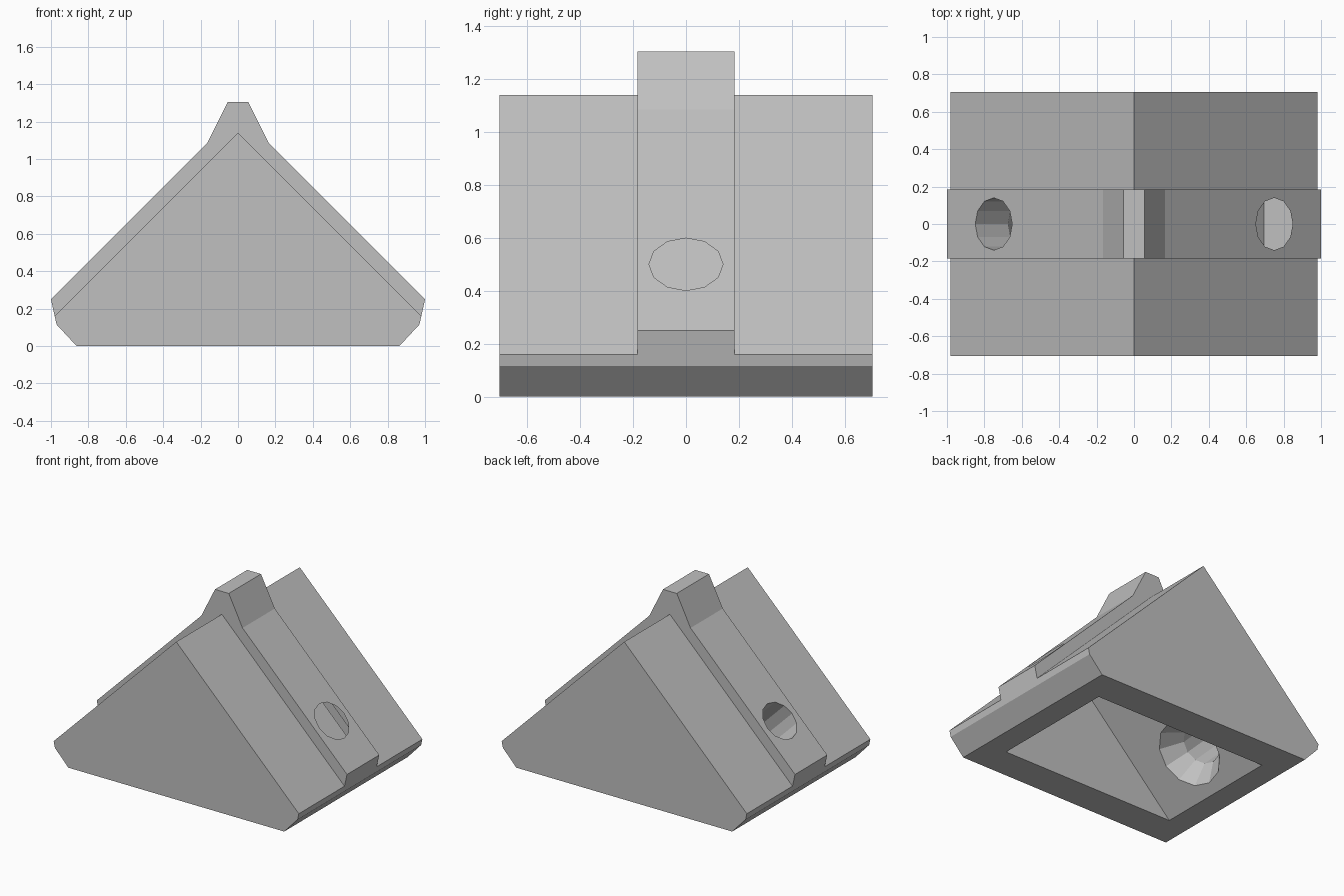
import bpy, bmesh, math
from mathutils import Vector

cube = bpy.data.objects.get("Cube")
if cube:
    bpy.data.objects.remove(cube, do_unlink=True)

grey = bpy.data.materials.new("light_grey")
grey.use_nodes = True
color = (0.53, 0.53, 0.53, 1)
grey.diffuse_color = color
grey.node_tree.nodes["Principled BSDF"].inputs["Base Color"].default_value = color


def finish(name, bm):
    bmesh.ops.recalc_face_normals(bm, faces=bm.faces)
    mesh = bpy.data.meshes.new(name)
    bm.to_mesh(mesh)
    bm.free()
    mesh.materials.append(grey)
    ob = bpy.data.objects.new(name, mesh)
    bpy.context.collection.objects.link(ob)
    return ob


def prism(name, half, depth):
    """Mirror a right-hand x/z outline and extrude it along y."""
    outline = half + [(-x, z) for x, z in reversed(half) if x > 0]
    bm = bmesh.new()
    face = bm.faces.new([bm.verts.new((x, -depth, z)) for x, z in outline])
    ext = bmesh.ops.extrude_face_region(bm, geom=[face])
    moved = [v for v in ext["geom"] if isinstance(v, bmesh.types.BMVert)]
    bmesh.ops.translate(bm, verts=moved, vec=(0, 2 * depth, 0))
    return finish(name, bm)


def screw_hole(name, side, sides=12):
    """Countersunk bore, square to the sloping wall."""
    axis = Vector((side, 0, 1)).normalized()
    slope = Vector((side, 0, -1)).normalized()
    across = Vector((0, 1, 0))
    start = Vector((side * 0.4725, 0, 0.2225))
    bm = bmesh.new()
    rings = []
    for radius, dist in [(0.237, -0.03), (0.237, 0), (0.14, 0.145), (0.14, 0.6)]:
        ring = []
        for i in range(sides):
            a = math.tau * i / sides
            offset = across * math.cos(a) + slope * math.sin(a)
            ring.append(bm.verts.new(start + axis * dist + offset * radius))
        rings.append(ring)
    for low, high in zip(rings, rings[1:]):
        for i in range(sides):
            j = (i + 1) % sides
            bm.faces.new((low[i], low[j], high[j], high[i]))
    bm.faces.new(rings[0])
    bm.faces.new(rings[-1])
    return finish(name, bm)


# Wedge body and the raised centre rib
foot = [(0.863, 0), (0.97, 0.115)]
bracket = prism("corner_bracket", foot + [(0.98, 0.16), (0, 1.14)], 0.705)
rib = prism("centre_rib", foot + [(1.0, 0.25), (0.165, 1.085), (0.055, 1.305)], 0.184)

# Hollow underside and screw holes
cavity = prism("cavity_cutter", [(0.745, -0.05), (0, 0.695)], 0.47)
holes = [screw_hole("hole_cutter", s) for s in (1, -1)]

tools = [(rib, "UNION"), (cavity, "DIFFERENCE")] + [(h, "DIFFERENCE") for h in holes]
for tool, operation in tools:
    mod = bracket.modifiers.new(tool.name, "BOOLEAN")
    mod.object = tool
    mod.operation = operation
    mod.solver = "EXACT"

# Bake the booleans and drop the helpers
graph = bpy.context.evaluated_depsgraph_get()
baked = bpy.data.meshes.new_from_object(bracket.evaluated_get(graph))
bracket.modifiers.clear()
bracket.data = baked
baked.materials.clear()
baked.materials.append(grey)
for poly in baked.polygons:
    poly.material_index = 0
for tool, _ in tools:
    bpy.data.objects.remove(tool, do_unlink=True)
